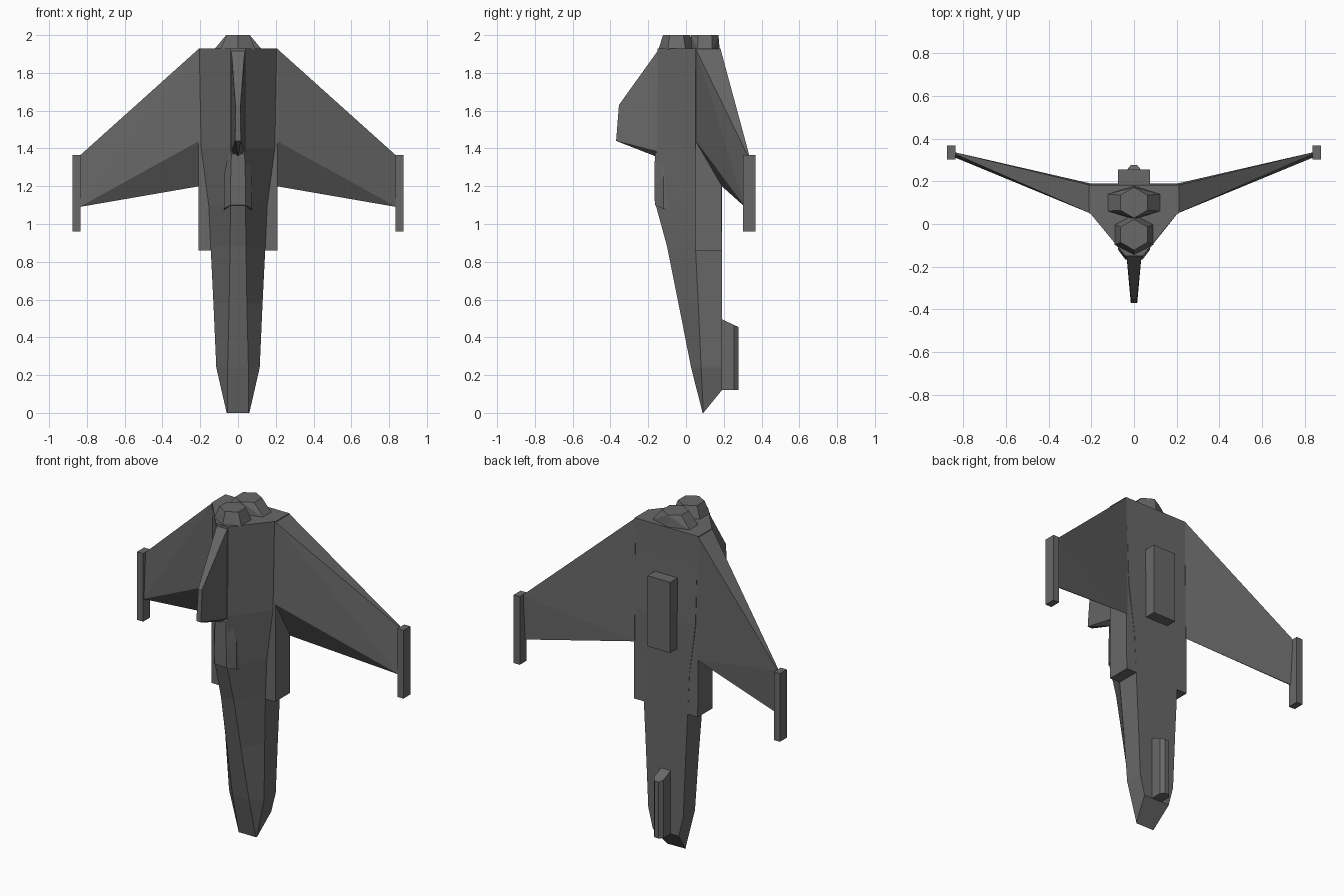
import bpy, bmesh, math

if "Cube" in bpy.data.objects:
    bpy.data.objects.remove(bpy.data.objects["Cube"])

gray = bpy.data.materials.new("dark_hull_gray")
gray.diffuse_color = (0.14, 0.14, 0.14, 1)
gray.use_nodes = True
gray.node_tree.nodes["Principled BSDF"].inputs["Base Color"].default_value = gray.diffuse_color


def finish(name, bm, mirror=False):
    bmesh.ops.recalc_face_normals(bm, faces=bm.faces[:])
    me = bpy.data.meshes.new(name)
    bm.to_mesh(me)
    bm.free()
    me.materials.append(gray)
    ob = bpy.data.objects.new(name, me)
    bpy.context.collection.objects.link(ob)
    if mirror:
        ob.modifiers.new("mirror", 'MIRROR')
    return ob


def solid(name, pts, both=False, mirror=False):
    """Convex solid around points; both=True adds the points reflected in x."""
    if both:
        pts = pts + [(-x, y, z) for x, y, z in pts if x]
    bm = bmesh.new()
    for p in pts:
        bm.verts.new(p)
    res = bmesh.ops.convex_hull(bm, input=bm.verts[:])
    bmesh.ops.dissolve_limit(bm, angle_limit=0.01, verts=bm.verts[:], edges=bm.edges[:])
    return finish(name, bm, mirror)


def box(name, x, y, z, mirror=False):
    return solid(name, [(a, b, c) for a in x for b in y for c in z], mirror=mirror)


def loft(name, sections):
    """Skin half sections (lists of points on +x), reflected into closed rings."""
    bm = bmesh.new()
    rings = []
    for half in sections:
        ring = half + [(-x, y, z) for x, y, z in reversed(half)]
        rings.append([bm.verts.new(p) for p in ring])
    n = len(rings[0])
    for a, b in zip(rings, rings[1:]):
        for i in range(n):
            j = (i + 1) % n
            bm.faces.new((a[i], a[j], b[j], b[i]))
    bm.faces.new(rings[0])
    bm.faces.new(rings[-1])
    return finish(name, bm)


# Fuselage: z, front half width, front y, side half width, side y, back y
rows = [
    (0.24, 0.055, 0.027, 0.115, 0.08, 0.19),
    (0.58, 0.047, -0.04, 0.13, 0.065, 0.19),
    (0.88, 0.042, -0.10, 0.145, 0.05, 0.19),
    (1.10, 0.040, -0.16, 0.155, 0.05, 0.19),
    (1.40, 0.040, -0.155, 0.195, 0.05, 0.19),
    (1.93, 0.040, -0.15, 0.205, 0.05, 0.18),
]
nose = [(0.055, 0.088, 0), (0.06, 0.092, 0), (0.085, 0.19, 0.12)]
loft("fuselage", [nose] + [[(wf, yf, z), (ws, ys, z), (ws, yb, z)]
                           for z, wf, yf, ws, ys, yb in rows])

# Wide rear body between the wings
solid("rear_body", [(0.21, 0.05, 0.86), (0.21, 0.19, 0.86),
                    (0.21, 0.05, 1.93), (0.21, 0.182, 1.93)], both=True)

# Faceted cockpit cheeks
loft("cockpit", [
    [(0.04, -0.165, 1.10), (0.075, -0.12, 1.08), (0.075, -0.04, 1.06)],
    [(0.04, -0.167, 1.20), (0.075, -0.12, 1.25), (0.075, -0.04, 1.27)],
    [(0.035, -0.165, 1.37), (0.045, -0.14, 1.40), (0.05, -0.04, 1.42)],
])

# Swept wings, thick at the root and thin at the tip
solid("wings", [(0.205, 0.05, 1.93), (0.205, 0.182, 1.93), (0.205, 0.05, 1.44),
                (0.205, 0.19, 1.20), (0.84, 0.328, 1.36), (0.84, 0.336, 1.36),
                (0.84, 0.312, 1.09), (0.84, 0.318, 1.09)], mirror=True)

# Wing tip pods
box("wingtip_pods", (0.835, 0.875), (0.303, 0.368), (0.96, 1.365), mirror=True)

# Dorsal fin
solid("dorsal_fin", [(0.036, -0.14, 1.93), (0.036, -0.14, 1.38), (0.013, -0.355, 1.63),
                     (0.015, -0.37, 1.44), (0, -0.165, 1.36)], both=True)

# Belly plate and nose gun
box("belly_plate", (-0.075, 0.075), (0.18, 0.255), (1.23, 1.65))
solid("nose_gun", [(x, y, z) for x, y, top in
                   ((0.032, 0.18, 0.5), (0.032, 0.255, 0.465), (0.014, 0.277, 0.455))
                   for z in (0.12, top)], both=True)

# Six-sided engine nozzles: centre y, base radii
for name, cy, rx, ry in (("rear_engine", 0.1, 0.145, 0.078),
                         ("front_engine", -0.05, 0.105, 0.095)):
    pts = []
    for i in range(6):
        a = math.radians(30 + 60 * i)
        c, s = math.cos(a), math.sin(a)
        pts += [(rx * c, cy + ry * s, 1.925), (0.072 * c, cy + 0.072 * s, 2.0)]
    solid(name, pts)
